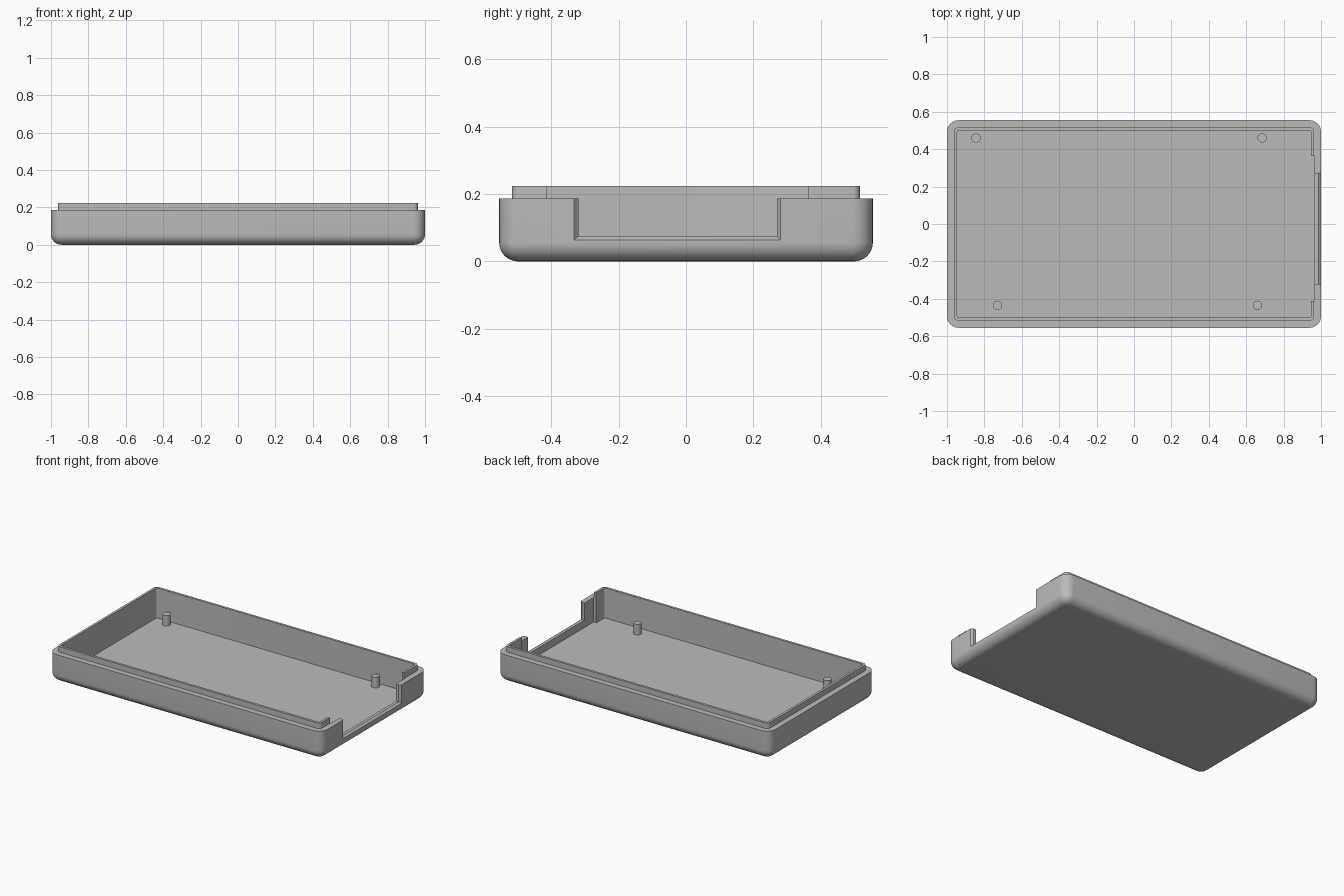
import bpy
import bmesh
from math import sin, cos, pi

if "Cube" in bpy.data.objects:
    bpy.data.objects.remove(bpy.data.objects["Cube"])

# Single plastic colour
grey = bpy.data.materials.new("grey plastic")
grey.use_nodes = True
colour = (0.5, 0.5, 0.5, 1)
grey.diffuse_color = colour
grey.node_tree.nodes["Principled BSDF"].inputs["Base Color"].default_value = colour

HALF_X, HALF_Y = 1.0, 0.555
FILLET, CORNER = 0.056, 0.062
RIM_Z, LIP_Z, FLOOR_Z = 0.187, 0.224, 0.025
LIP_OUT, LIP_IN = 0.038, 0.054
STEPS = 8


def make_object(name, bm):
    bmesh.ops.recalc_face_normals(bm, faces=bm.faces)
    mesh = bpy.data.meshes.new(name)
    bm.to_mesh(mesh)
    bm.free()
    obj = bpy.data.objects.new(name, mesh)
    bpy.context.collection.objects.link(obj)
    mesh.materials.append(grey)
    return obj


def smooth(obj):
    bpy.ops.object.select_all(action='DESELECT')
    obj.select_set(True)
    bpy.context.view_layer.objects.active = obj
    bpy.ops.object.shade_smooth_by_angle(angle=pi / 6)


def rounded_loop(bm, inset, radius, z):
    loop = []
    for quarter, (sx, sy) in enumerate([(1, 1), (-1, 1), (-1, -1), (1, -1)]):
        cx = sx * (HALF_X - inset - radius)
        cy = sy * (HALF_Y - inset - radius)
        for i in range(STEPS + 1):
            a = (quarter + i / STEPS) * pi / 2
            loop.append(bm.verts.new((cx + radius * cos(a), cy + radius * sin(a), z)))
    return loop


def bridge(bm, a, b):
    for i in range(len(a)):
        j = (i + 1) % len(a)
        bm.faces.new((a[i], a[j], b[j], b[i]))


def prism(name, near, far):
    """Cutter between two x planes, each given as (x, y0, y1, z0, z1)."""
    bm = bmesh.new()
    ends = [[bm.verts.new((x, y, z)) for y, z in ((y0, z0), (y1, z0), (y1, z1), (y0, z1))]
            for x, y0, y1, z0, z1 in (near, far)]
    bridge(bm, *ends)
    for end in ends:
        bm.faces.new(end)
    obj = make_object(name, bm)
    obj.hide_render = True
    return obj


# Tray shell: filleted base, rim, raised lip and hollow inside
profile = []
for i in range(STEPS + 1):
    a = i / STEPS * pi / 2
    inset = FILLET * (1 - sin(a))
    profile.append((inset, CORNER - inset, FILLET * (1 - cos(a))))
profile += [(0, CORNER, RIM_Z), (LIP_OUT, 0.022, RIM_Z), (LIP_OUT, 0.022, LIP_Z),
            (LIP_IN, 0.01, LIP_Z), (LIP_IN, 0.01, FLOOR_Z)]
bm = bmesh.new()
loops = [rounded_loop(bm, *row) for row in profile]
for lower, upper in zip(loops, loops[1:]):
    bridge(bm, lower, upper)
bm.faces.new(loops[0])
bm.faces.new(loops[-1])
tray = make_object("tray_shell", bm)

# Recess inside the end wall, then the port opening with its flared edge
TOP = 0.3
cutters = [
    prism("recess_cutter", (0.9, -0.413, 0.363, FLOOR_Z, TOP), (0.966, -0.413, 0.363, FLOOR_Z, TOP)),
    prism("port_cutter", (0.93, -0.32, 0.27, 0.074, TOP), (1.05, -0.32, 0.27, 0.074, TOP)),
    prism("flare_cutter", (0.986, -0.32, 0.27, 0.074, TOP), (1.001, -0.333, 0.281, 0.063, TOP)),
]
bpy.context.view_layer.objects.active = tray
for cutter in cutters:
    mod = tray.modifiers.new(cutter.name, 'BOOLEAN')
    mod.operation = 'DIFFERENCE'
    mod.solver = 'EXACT'
    mod.object = cutter
    bpy.ops.object.modifier_apply(modifier=mod.name)
for cutter in cutters:
    bpy.data.objects.remove(cutter)
smooth(tray)

# Locating pegs on the floor
PEG_TOP = 0.095
for name, x, y in [("back_right_peg", -0.845, 0.46), ("back_left_peg", 0.685, 0.46),
                   ("front_left_peg", 0.66, -0.435), ("front_right_peg", -0.73, -0.435)]:
    bpy.ops.mesh.primitive_cylinder_add(vertices=32, radius=0.025, depth=PEG_TOP - FLOOR_Z + 0.004,
                                        location=(x, y, (PEG_TOP + FLOOR_Z - 0.004) / 2))
    peg = bpy.context.object
    peg.name = name
    peg.data.materials.append(grey)
    smooth(peg)
